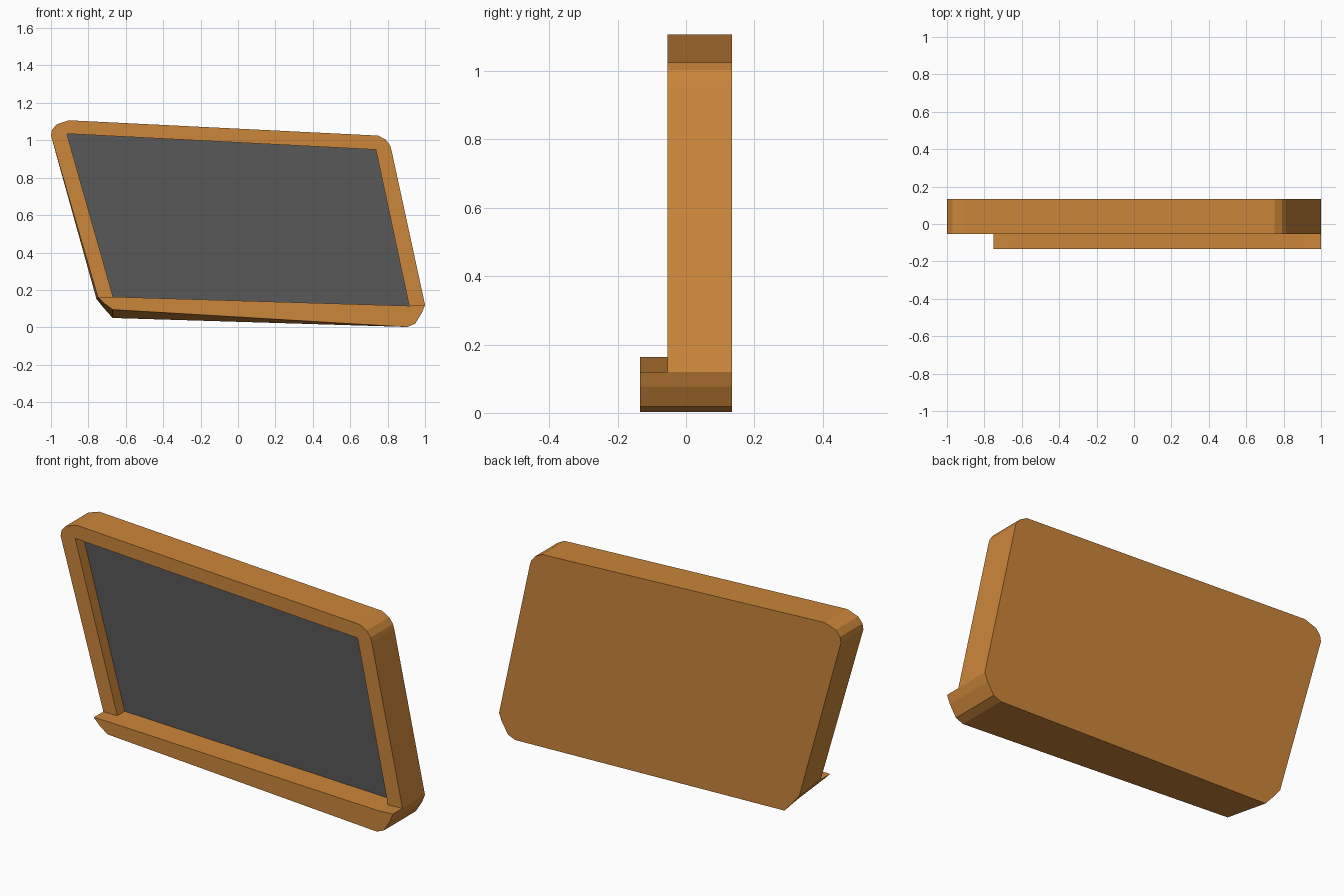
import bpy, bmesh

if "Cube" in bpy.data.objects:
    bpy.data.objects.remove(bpy.data.objects["Cube"])

BACK, FACE, LIP, FLOOR = 0.134, -0.054, -0.134, 0.012

def material(name, rgb):
    m = bpy.data.materials.new(name)
    m.diffuse_color = (*rgb, 1)
    m.use_nodes = True
    m.node_tree.nodes["Principled BSDF"].inputs["Base Color"].default_value = m.diffuse_color
    return m

def make_object(name, bm, mat):
    bmesh.ops.recalc_face_normals(bm, faces=bm.faces[:])
    me = bpy.data.meshes.new(name)
    bm.to_mesh(me)
    bm.free()
    me.materials.append(mat)
    ob = bpy.data.objects.new(name, me)
    bpy.context.collection.objects.link(ob)
    return ob

wood = material("orange_brown", (0.60, 0.238, 0.042))
grey = material("dark_grey", (0.098, 0.098, 0.098))

# Outline (x, z): from the lower right corner, over the top, to the lower left
upper = [(1.0, 0.12), (0.82, 0.95), (0.813, 0.973), (0.79, 1.003), (0.75, 1.025),
         (-0.905, 1.107), (-0.97, 1.085), (-0.995, 1.055), (-1.0, 1.025), (-0.75, 0.163)]
# Rounded underside, left to right; the left end sits lower at the back
under_back = [(-0.715, 0.10), (-0.67, 0.05), (0.905, 0.002), (0.947, 0.019), (0.983, 0.077)]
under_front = [(-0.715, 0.128), (-0.67, 0.095)] + under_back[2:]
# Opening: lower left, upper left, upper right, lower right
opening = [(-0.668, 0.163), (-0.915, 1.035), (0.737, 0.95), (0.915, 0.115)]

# Frame with its ledge
bm = bmesh.new()
def ring(pts, y):
    return [bm.verts.new((x, y, z)) for x, z in pts]

back_upper = upper[:-1] + [(-0.757, 0.152)]
a, b = ring(back_upper, BACK), ring(upper, FACE)
ua, uc = ring(under_back, BACK), ring(under_front, LIP)
inner, floor = ring(opening, FACE), ring(opening, FLOOR)
lip_left, lip_in_left, lip_in_right, lip_right = ring(
    [upper[-1], opening[0], opening[3], upper[0]], LIP)

new = bm.faces.new
new(a + ua)                                         # back
new(b + inner)                                      # frame front
new([lip_left] + uc + [lip_right, lip_in_right, lip_in_left])  # ledge front
for i in range(len(a) - 1):                         # sides and top
    new([a[i], a[i + 1], b[i + 1], b[i]])
for i in range(len(ua) - 1):                        # underside
    new([ua[i], ua[i + 1], uc[i + 1], uc[i]])
new([a[-1], ua[0], uc[0], lip_left, b[-1]])         # ledge ends
new([a[0], b[0], lip_right, uc[-1], ua[-1]])
for i in range(3):                                  # recess walls
    new([inner[i], inner[i + 1], floor[i + 1], floor[i]])
new(floor)
new([b[-1], lip_left, lip_in_left, inner[0]])       # ledge top
new([inner[0], lip_in_left, lip_in_right, inner[3], floor[3], floor[0]])
new([inner[3], lip_in_right, lip_right, b[0]])
make_object("frame", bm, wood)

# Grey panel on the recess floor
bm = bmesh.new()
front, rear = ring(opening, FLOOR - 0.004), ring(opening, FLOOR)
bm.faces.new(front)
bm.faces.new(rear)
for i in range(4):
    j = (i + 1) % 4
    bm.faces.new([front[i], front[j], rear[j], rear[i]])
make_object("panel", bm, grey)
